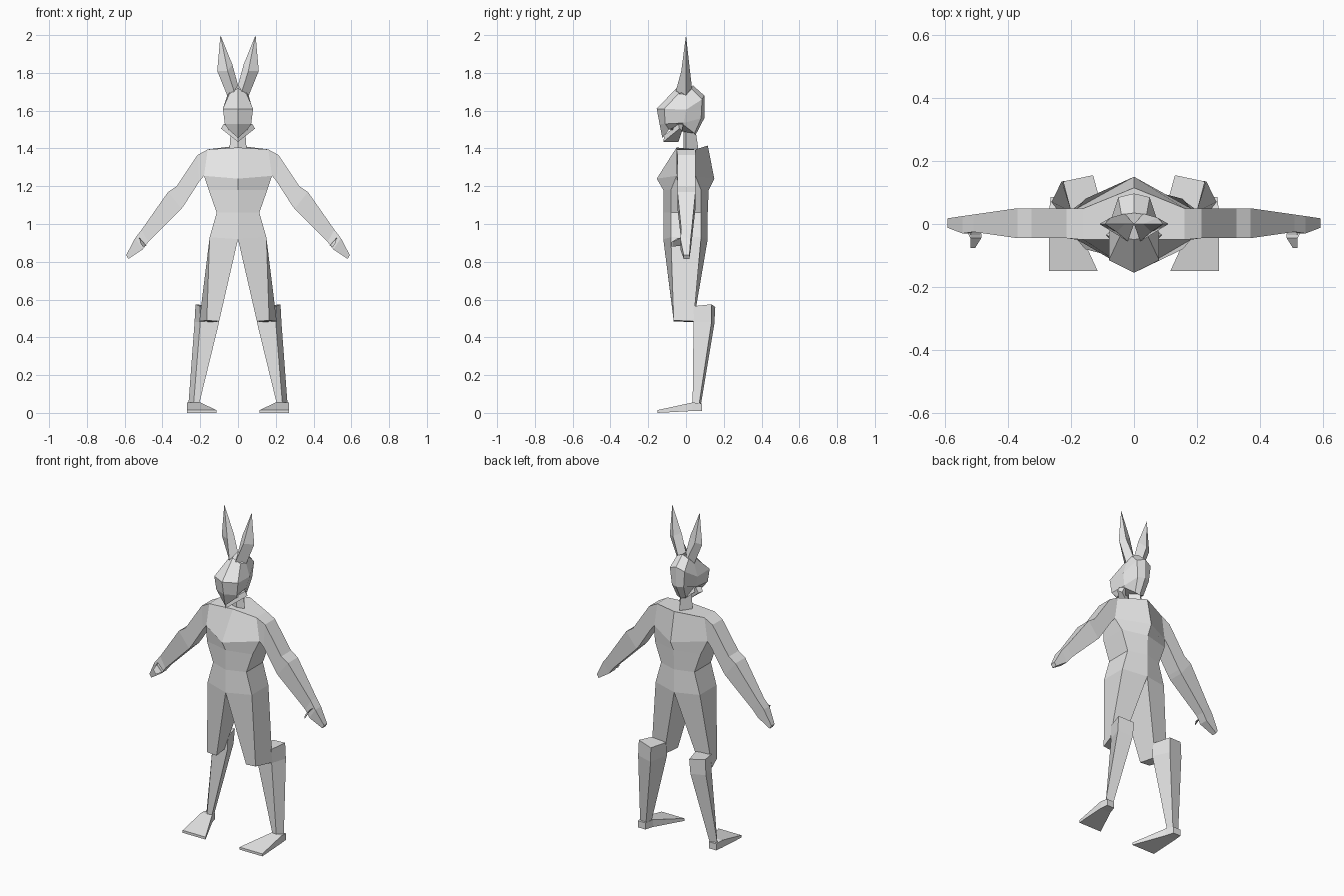
import bpy
import bmesh
from mathutils import Vector

# Remove the default cube only
default_cube = bpy.data.objects.get("Cube")
if default_cube:
    bpy.data.objects.remove(default_cube, do_unlink=True)

# One plain grey for the whole figure
GREY = (0.8, 0.8, 0.8, 1.0)
grey = bpy.data.materials.new("plain_grey")
grey.use_nodes = True
grey.diffuse_color = GREY
grey.node_tree.nodes["Principled BSDF"].inputs["Base Color"].default_value = GREY


def loft(name, rings, side=1):
    """Skin a closed tube through rings of equal length and cap both ends.
    A last ring holding a single point closes the tube to a tip."""
    bm = bmesh.new()
    loops = [[bm.verts.new(Vector((side * x, y, z))) for x, y, z in ring]
             for ring in rings]
    for lower, upper in zip(loops, loops[1:]):
        count = len(lower)
        for i in range(count):
            j = (i + 1) % count
            if len(upper) == 1:
                bm.faces.new((lower[i], lower[j], upper[0]))
            else:
                bm.faces.new((lower[i], lower[j], upper[j], upper[i]))
    for cap in (loops[0], loops[-1]):
        if len(cap) > 2:
            bm.faces.new(cap)
    bmesh.ops.recalc_face_normals(bm, faces=bm.faces)
    mesh = bpy.data.meshes.new(name)
    bm.to_mesh(mesh)
    bm.free()
    mesh.materials.append(grey)
    obj = bpy.data.objects.new(name, mesh)
    bpy.context.collection.objects.link(obj)
    return obj


def pair(name, rings):
    """Make the left part and its mirror image on the right."""
    loft("left_" + name, rings, side=1)
    loft("right_" + name, rings, side=-1)


def symmetric(half):
    """Complete a half ring that starts and ends on the centre plane."""
    return half + [(-x, y, z) for x, y, z in reversed(half[1:-1])]


def body_half(front, width, depth, back, z_front, z_side, z_back):
    """Half of a body section: ridge in front, flat flank, ridge behind."""
    return [(0, front, z_front), (width, -depth, z_side),
            (width, depth, z_side), (0, back, z_back)]


def limb_section(top, bottom, front, back):
    """Four-sided limb section from its upper and lower (x, z) edges."""
    return [(top[0], front, top[1]), (top[0], back, top[1]),
            (bottom[0], back, bottom[1]), (bottom[0], front, bottom[1])]


def slab(y, inner, outer, low, high):
    """Upright rectangular section across the foot."""
    return [(inner, y, low), (outer, y, low), (outer, y, high), (inner, y, high)]


# Torso: shoulders, chest, ribs, waist, hips
hips = body_half(-.12, .15, .08, .115, .92, .93, .92)
torso = [
    body_half(-.05, .16, .05, .115, 1.405, 1.395, 1.415),
    body_half(-.155, .18, .05, .15, 1.24, 1.255, 1.24),
    body_half(-.12, .155, .08, .12, 1.18, 1.18, 1.18),
    body_half(-.12, .113, .08, .115, 1.06, 1.06, 1.06),
    hips,
]
loft("torso", [symmetric(half) for half in torso])

# Thighs in wide trouser legs
pair("thigh", [
    hips,
    [(.10, -.065, .485), (.165, -.065, .49), (.205, .04, .485), (.12, .04, .48)],
])

# Lower legs: knee top, back of the knee, ankle
pair("lower_leg", [
    [(.10, .045, .56), (.2, .04, .565), (.225, .135, .575), (.13, .155, .56)],
    [(.10, .04, .48), (.2, .04, .48), (.23, .135, .48), (.135, .15, .47)],
    [(.205, .04, .05), (.235, .035, .05), (.262, .07, .05), (.215, .08, .05)],
])

# Feet: heel, ankle, splayed toe
pair("foot", [
    slab(.085, .215, .265, .01, .05),
    slab(.035, .2, .27, .01, .055),
    slab(-.15, .115, .27, 0, .015),
])

# Arms: shoulder joint, upper arm, elbow, wrist, finger tips
pair("arm", [
    limb_section((.16, 1.395), (.18, 1.255), -.05, .05),
    limb_section((.215, 1.365), (.205, 1.225), -.045, .05),
    limb_section((.325, 1.2), (.285, 1.1), -.045, .05),
    limb_section((.37, 1.17), (.3, 1.08), -.045, .05),
    limb_section((.51, .97), (.475, .905), -.025, .03),
    limb_section((.545, .925), (.505, .865), -.03, .025),
    limb_section((.592, .835), (.58, .815), -.012, .018),
])

# Thumbs
pair("thumb", [
    limb_section((.535, .93), (.495, .89), -.015, .01),
    limb_section((.52, .925), (.485, .885), -.045, -.03),
    limb_section((.52, .905), (.505, .88), -.077, -.07),
])

# Neck
loft("neck", [
    symmetric(body_half(-.012, .045, 0, .065, 1.4, 1.4, 1.4)),
    symmetric(body_half(-.015, .035, 0, .05, 1.54, 1.54, 1.5)),
])

# Head: crown, brow, cheeks, jaw
head = [
    [(0, -.05, 1.72), (.045, -.04, 1.69), (.055, 0, 1.685),
     (.04, .03, 1.715), (0, .035, 1.735)],
    [(0, -.155, 1.61), (.08, -.115, 1.61), (.078, 0, 1.605),
     (.05, .085, 1.66), (0, .097, 1.68)],
    [(0, -.14, 1.53), (.07, -.11, 1.53), (.062, -.01, 1.535),
     (.04, .08, 1.56), (0, .097, 1.56)],
    [(0, -.125, 1.455), (.05, -.09, 1.5), (.045, -.02, 1.53),
     (.03, .045, 1.48), (0, .05, 1.47)],
]
loft("head", [symmetric(half) for half in head])

# Swept cheek tufts meeting under the chin
pair("cheek_tuft", [
    [(0, -.12, 1.435), (0, -.115, 1.47), (0, -.04, 1.47), (0, -.04, 1.435)],
    [(.09, -.035, 1.505), (.075, -.04, 1.53), (.055, -.015, 1.53), (.07, -.02, 1.495)],
])

# Tall pointed ears: root, widest section, tip
pair("ear", [
    [(.02, -.055, 1.7), (.055, 0, 1.675), (.03, .033, 1.71), (0, 0, 1.735)],
    [(.055, -.025, 1.81), (.11, 0, 1.81), (.075, .02, 1.82), (.03, 0, 1.845)],
    [(.093, 0, 2)],
])
